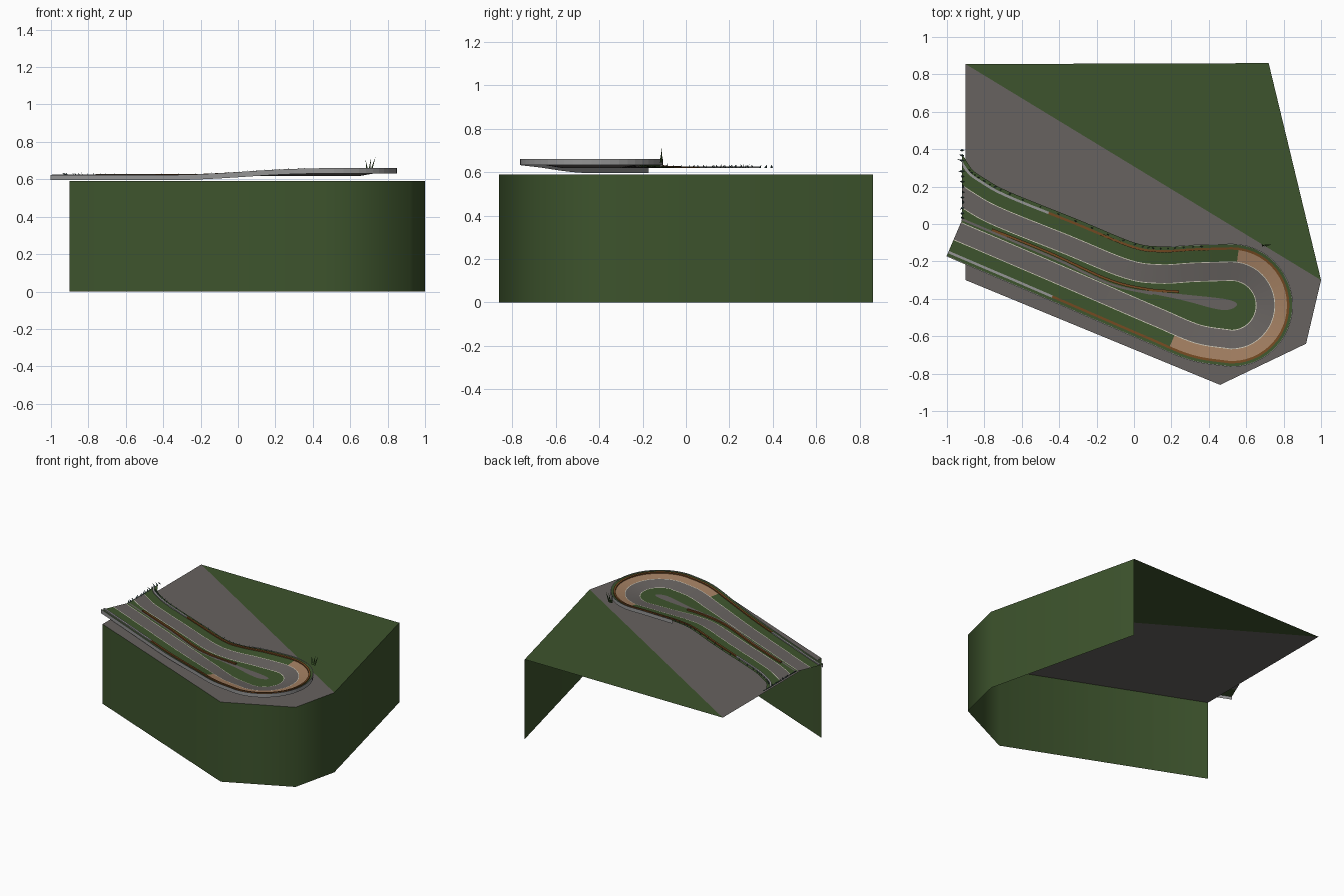
import bpy, bmesh, random
from math import sin, cos, pi
from mathutils import Vector

cube = bpy.data.objects.get("Cube")
if cube:
    bpy.data.objects.remove(cube, do_unlink=True)
random.seed(4)


def material(name, rgb):
    m = bpy.data.materials.new(name)
    m.use_nodes = True
    m.diffuse_color = (*rgb, 1)
    m.node_tree.nodes["Principled BSDF"].inputs["Base Color"].default_value = (*rgb, 1)
    return m


grass = material("grass_green", (0.047, 0.088, 0.026))
stone = material("stone_grey", (0.135, 0.122, 0.115))
sand = material("sand_tan", (0.36, 0.21, 0.12))
rust = material("rail_brown", (0.17, 0.065, 0.015))
cream = material("line_cream", (0.6, 0.57, 0.47))
concrete = material("concrete_grey", (0.3, 0.3, 0.3))
teal = material("post_teal", (0.04, 0.08, 0.08))
leaf = material("leaf_green", (0.04, 0.09, 0.02))

GROUND = 0.59     # top of the base
TRACK = 0.618     # track level at its inner edge
LEFT_CUT = -0.92  # ragged end of the upper arm


def finish(name, bm, mats, rule=None, clip=False):
    if clip:
        geom = [f for f in bm.faces if any(v.co.y > 0.02 for v in f.verts)]
        parts = set(geom) | {e for f in geom for e in f.edges} | {v for f in geom for v in f.verts}
        bmesh.ops.bisect_plane(bm, geom=list(parts), plane_co=(LEFT_CUT, 0, 0), plane_no=(1, 0, 0))
        bad = [f for f in bm.faces if f.calc_center_median().x < LEFT_CUT
               and f.calc_center_median().y > 0.02]
        bmesh.ops.delete(bm, geom=bad, context='FACES')
    if rule:
        for f in bm.faces:
            f.material_index = rule(f.calc_center_median())
    me = bpy.data.meshes.new(name)
    bm.to_mesh(me)
    bm.free()
    for m in mats:
        me.materials.append(m)
    ob = bpy.data.objects.new(name, me)
    bpy.context.collection.objects.link(ob)
    return ob


def plate(name, pts, z, mat, clip=False):
    bm = bmesh.new()
    f = bm.faces.new([bm.verts.new((x, y, z)) for x, y in pts])
    f.normal_update()
    if f.normal.z < 0:
        f.normal_flip()
    bmesh.ops.triangulate(bm, faces=[f])
    return finish(name, bm, [mat], clip=clip)


def spline(pts, steps=8):
    p = [Vector(q) for q in pts]
    p = [2 * p[0] - p[1]] + p + [2 * p[-1] - p[-2]]
    out = []
    for a, b, c, d in zip(p, p[1:], p[2:], p[3:]):
        for k in range(steps):
            t = k / steps
            out.append(0.5 * (2 * b + (c - a) * t + (2 * a - 5 * b + 4 * c - d) * t * t
                              + (3 * b - a - 3 * c + d) * t ** 3))
    return out + [p[-2]]


def left_normals(path):
    out = []
    for i in range(len(path)):
        d = (path[min(i + 1, len(path) - 1)] - path[max(i - 1, 0)]).normalized()
        out.append(Vector((-d.y, d.x)))
    return out


def bank(x):
    t = min(max((x + 0.3) / 0.8, 0), 1)
    return 0.18 * t * t * (3 - 2 * t)


def sweep(name, path, profile, mats, rule=None, banked=True, clip=False):
    """Sweep (offset, lift) points along a path, outer side first."""
    bm = bmesh.new()
    rows = []
    for p, n in zip(path, left_normals(path)):
        slope = bank(p.x) if banked else 0
        rows.append([bm.verts.new((*(p + n * o), TRACK + slope * (o + 0.05) + h))
                     for o, h in profile])
    for r, s in zip(rows, rows[1:]):
        for j in range(len(profile) - 1):
            bm.faces.new((r[j], r[j + 1], s[j + 1], s[j]))
    return finish(name, bm, mats, rule, clip)


def blade(bm, x, y, z, w, h, lean):
    base = [bm.verts.new((x + w * cos(a), y + w * sin(a), z)) for a in (0, 2 * pi / 3, 4 * pi / 3)]
    tip = bm.verts.new((x + lean[0], y + lean[1], z + h))
    for i in range(3):
        bm.faces.new((base[i], base[(i + 1) % 3], tip))


# Base: flat top in two colours and a wall left open at the back and left
rim = [(0.72, 0.86), (1.0, -0.3), (0.92, -0.64), (0.46, -0.86), (-0.9, -0.3)]
back_corner = (-0.9, 0.855)
plate("hill_top", [back_corner, rim[0], rim[1]], GROUND, grass)
plate("ground_top", [back_corner] + rim[1:], GROUND, stone)
bm = bmesh.new()
low = [bm.verts.new((x, y, 0)) for x, y in rim]
high = [bm.verts.new((x, y, GROUND)) for x, y in rim]
for i in range(len(rim) - 1):
    bm.faces.new((low[i + 1], low[i], high[i], high[i + 1]))
for f in bm.faces:
    f.smooth = True
finish("base_wall", bm, [grass])

# Road centre line: upper arm, hairpin, lower arm
upper = [(-1.08, 0.36), (-0.98, 0.2), (-0.87, 0.115), (-0.72, 0.035), (-0.36, -0.11),
         (-0.04, -0.24), (0.14, -0.267), (0.32, -0.258), (0.52, -0.252)]
lower = [(0.52, -0.618), (0.34, -0.588), (0.14, -0.505), (0, -0.445), (-0.45, -0.25), (-0.945, -0.038)]
arc = [Vector((0.52 + 0.183 * sin(a), -0.435 + 0.183 * cos(a)))
       for a in (pi * k / 24 for k in range(1, 24))]
road = spline(upper) + arc + spline(lower)

# Track surfaces
sweep("road", road, [(0.05, 0), (-0.05, 0)], [stone], clip=True)
sweep("verge", road, [(0.122, 0), (0.05, 0)], [grass, sand],
      lambda c: int(c.x > (0.54 if c.y > -0.42 else 0.2)), clip=True)
sweep("outer_verge", road, [(0.147, 0), (0.122, 0)], [grass], clip=True)
for side, o in (("outer", 0.052), ("inner", -0.048)):
    sweep(side + "_road_line", road, [(o, 0.001), (o - 0.004, 0.001)], [cream], clip=True)
inner = [p - 0.05 * n for p, n in zip(road, left_normals(road))]
plate("infield", inner, TRACK, grass, clip=True)

# Barriers
sweep("guard_rail", road, [(0.128, 0), (0.128, 0.008), (0.115, 0.008), (0.115, 0)],
      [rust, concrete], lambda c: int(c.x < -0.45), clip=True)
skirt = [p for i, p in enumerate(road) if i > 50]
sweep("outer_barrier", skirt, [(0.147, -0.022), (0.147, 0.006), (0.143, 0.006)], [concrete])

# Strip between the arms
rail = spline([(-0.76, -0.03), (-0.45, -0.155), (-0.13, -0.3), (0.08, -0.35), (0.24, -0.362)])
sweep("middle_rail", rail, [(0.007, 0), (0.007, 0.01), (-0.007, 0.01), (-0.007, 0)], [rust], banked=False)
kerb = spline([(-0.92, 0.025), (-0.7, -0.068), (-0.4, -0.195), (-0.13, -0.32), (0.1, -0.375)])
sweep("middle_kerb", kerb, [(0.006, 0.003), (-0.006, 0.003)], [stone], banked=False)
island = spline([(0.0, -0.35), (0.25, -0.375), (0.48, -0.4), (0.55, -0.425),
                 (0.52, -0.455), (0.44, -0.455), (0.25, -0.405), (0.0, -0.355)], 4)
plate("island", island, TRACK + 0.003, stone)

# Small posts along the upper arm and at its ragged end
bm = bmesh.new()
for p, n in list(zip(road, left_normals(road)))[8:60:2]:
    q = p + 0.135 * n
    if q.x > LEFT_CUT:
        z = TRACK + bank(p.x) * 0.185
        blade(bm, q.x, q.y, z, 0.004, 0.018, (random.uniform(-0.015, 0.015), 0.004))
for k in range(14):
    blade(bm, -0.915, 0.03 + 0.028 * k, TRACK, 0.008, 0.016,
          (random.uniform(-0.03, 0.0), random.uniform(-0.01, 0.02)))
finish("posts", bm, [teal])

# Spiky plant beside the hairpin
bm = bmesh.new()
for dx, h, lean in ((-0.01, 0.06, -0.008), (0.0, 0.07, 0.012), (0.01, 0.075, 0.025)):
    blade(bm, 0.7 + dx, -0.115, 0.645, 0.007, h, (lean, 0.005))
finish("spiky_plant", bm, [leaf])
